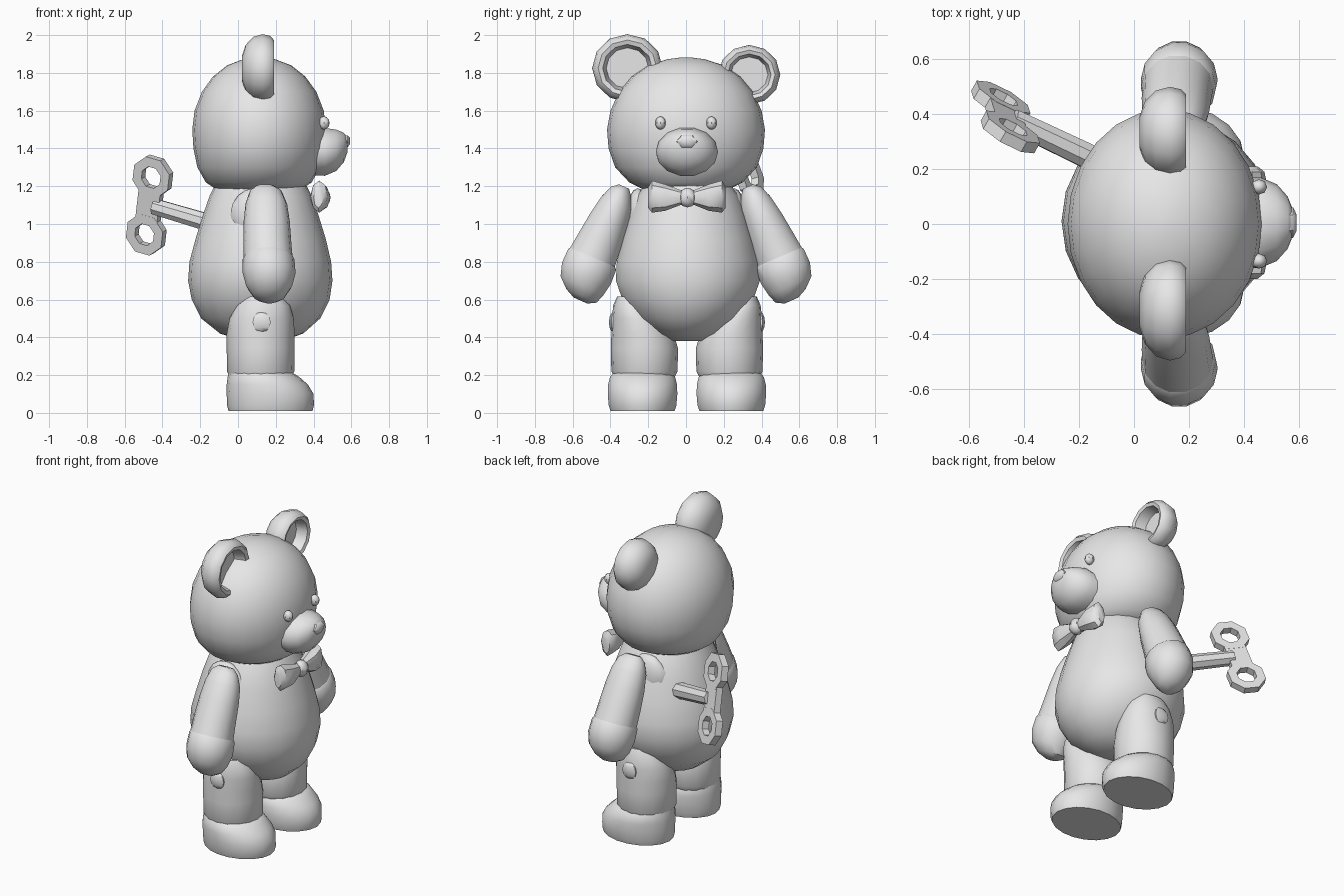
import bpy, bmesh, math
from mathutils import Matrix, Vector

if "Cube" in bpy.data.objects:
    bpy.data.objects.remove(bpy.data.objects["Cube"])

grey = bpy.data.materials.new("plain_grey")
grey.diffuse_color = (0.8, 0.8, 0.8, 1)
grey.use_nodes = True
grey.node_tree.nodes["Principled BSDF"].inputs["Base Color"].default_value = grey.diffuse_color


def finish(name, bm, matrix=None):
    """Turn a bmesh into a named grey object."""
    if matrix is not None:
        bmesh.ops.transform(bm, matrix=matrix, verts=bm.verts)
    bmesh.ops.recalc_face_normals(bm, faces=bm.faces)
    me = bpy.data.meshes.new(name)
    bm.to_mesh(me)
    bm.free()
    me.materials.append(grey)
    ob = bpy.data.objects.new(name, me)
    bpy.context.collection.objects.link(ob)
    return ob


def loft(name, sections, axis="z", n=18, matrix=None):
    """Elliptical sections (t, ca, cb, ra, rb) joined along an axis, ends capped."""
    bm = bmesh.new()
    rings = []
    for t, ca, cb, ra, rb in sections:
        ring = []
        for i in range(n):
            w = 2 * math.pi * i / n
            a, b = ca + ra * math.cos(w), cb + rb * math.sin(w)
            co = {"z": (a, b, t), "x": (t, a, b), "y": (a, t, b)}[axis]
            ring.append(bm.verts.new(co))
        rings.append(ring)
    for r, s in zip(rings, rings[1:]):
        for i in range(n):
            j = (i + 1) % n
            bm.faces.new((r[i], r[j], s[j], s[i]))
    bm.faces.new(rings[0])
    bm.faces.new(rings[-1])
    return finish(name, bm, matrix)


def ball(name, loc, size, seg=8, rings=6):
    bm = bmesh.new()
    bmesh.ops.create_uvsphere(bm, u_segments=seg, v_segments=rings, radius=1)
    return finish(name, bm, Matrix.Translation(loc) @ Matrix.Diagonal((*size, 1)))


# Torso: pear shape
loft("torso", [(0.38, .13, .01, .10, .09), (0.42, .125, .01, .22, .18),
               (0.50, .12, .01, .315, .285), (0.60, .12, .01, .365, .35),
               (0.70, .118, .01, .382, .385), (0.80, .118, .01, .375, .38),
               (0.92, .12, .01, .345, .35), (1.05, .12, .01, .305, .31),
               (1.15, .12, .01, .27, .27), (1.22, .12, .01, .235, .22)], n=22)

# Head
loft("head", [(1.18, .11, 0, .22, .22), (1.22, .11, 0, .28, .30),
              (1.30, .11, 0, .325, .375), (1.40, .112, 0, .348, .41),
              (1.50, .112, 0, .354, .418), (1.60, .112, 0, .342, .40),
              (1.70, .112, 0, .303, .355), (1.78, .112, 0, .245, .288),
              (1.84, .112, 0, .17, .20), (1.872, .112, 0, .085, .10),
              (1.882, .112, 0, .02, .025)], n=24)

# Muzzle and nose
loft("muzzle", [(.38, .005, 1.38, .165, .125), (.46, .005, 1.382, .165, .13),
                (.52, .005, 1.39, .14, .112), (.56, .005, 1.405, .095, .08),
                (.58, .005, 1.42, .045, .04)], "x", 14)
loft("nose", [(.55, .005, 1.435, .06, .045), (.58, .005, 1.437, .055, .036),
              (.592, .005, 1.44, .03, .02)], "x", 6)

# Ears: domed back, hollow front
for name, y, z, r in (("left_ear", .335, 1.79, .158), ("right_ear", -.31, 1.825, .18)):
    prof = [(-.095, .35), (-.075, .68), (-.035, .92), (.015, 1), (.055, .95),
            (.075, .83), (.068, .7), (.0, .6)]
    loft(name, [(t, 0, 0, r * k * 1.04, r * k) for t, k in prof], "x", 12,
         Matrix.Translation((.115, y, z)))

# Mirrored parts: side is the sign of y
for side, tag in ((1, "left"), (-1, "right")):
    # Eyes
    ball(tag + "_eye", (.455, side * .135, 1.535), (.03, .028, .035))

    # Arm, hanging outwards from the shoulder; sections run down the arm
    top = Matrix.Translation((0, side * .31, 1.19)) @ Matrix.Rotation(side * math.radians(24), 4, "X")
    loft(tag + "_arm", [(0, .145, side * .02, .05, .03), (-.03, .147, side * .025, .085, .06),
                        (-.10, .15, side * .02, .11, .09), (-.20, .152, side * .02, .122, .108),
                        (-.32, .155, side * .02, .127, .122), (-.42, .16, side * .02, .13, .133)],
         n=14, matrix=top)
    loft(tag + "_paw", [(-.40, .16, side * .02, .122, .125), (-.42, .162, side * .017, .137, .142),
                        (-.50, .165, side * .015, .14, .145), (-.57, .165, side * .01, .122, .127),
                        (-.62, .165, side * -.01, .085, .09), (-.645, .165, side * -.015, .035, .04)],
         n=14, matrix=top)
    # Rounded socket behind the arm and button on the shoulder
    ball(tag + "_shoulder_socket", (.09, side * .255, 1.05), (.13, .06, .14), 12, 8)
    ball(tag + "_shoulder_button", (.145, side * .405, 1.13), (.05, .045, .04), 8, 6)

    # Leg, foot and hip button
    s = .015 if side > 0 else -.005
    loft(tag + "_leg", [(z, cx, side * cy + s, rx, ry) for z, cx, cy, rx, ry in (
        (.19, .12, .215, .165, .16), (.22, .12, .215, .178, .175), (.34, .12, .215, .18, .178),
        (.42, .12, .225, .18, .165), (.50, .125, .25, .17, .138), (.57, .135, .28, .14, .10),
        (.615, .14, .31, .09, .05))], n=16)
    loft(tag + "_foot", [(z, cx, side * .225 + s, rx, ry) for z, cx, rx, ry in (
        (.01, .172, .222, .172), (.04, .172, .23, .182), (.10, .17, .23, .187),
        (.15, .155, .215, .185), (.19, .135, .19, .175), (.212, .12, .17, .155))], n=18)
    ball(tag + "_hip_button", (.125, side * .378 + s, .48), (.055, .025, .055), 6, 6)

# Bow tie: two flared wings and a knot
loft("bow_tie", [(-.20, .425, 1.14, .025, .055), (-.18, .43, 1.145, .045, .085),
                 (-.11, .435, 1.14, .055, .07), (-.03, .435, 1.14, .035, .04),
                 (.045, .435, 1.14, .035, .04), (.12, .435, 1.14, .055, .07),
                 (.19, .43, 1.145, .045, .085), (.21, .425, 1.14, .025, .055)], "y", 8)
ball("bow_knot", (.445, .008, 1.14), (.045, .048, .052), 8, 6)

# Wind-up key: shaft plus a flat grip with two rings
hub = Vector((-.468, .39, 1.10))
root = Vector((-.08, .205, .985))
along = (hub - root).normalized()
bm = bmesh.new()
bmesh.ops.create_cone(bm, cap_ends=True, segments=8, radius1=.05, radius2=.045,
                      depth=(hub - root).length - .03)
finish("key_shaft", bm, Matrix.Translation((root + hub) / 2 - along * .015)
       @ Vector((0, 0, 1)).rotation_difference(along).to_matrix().to_4x4())

ux = Vector((.035, -.11, .305)).normalized()
un = ux.cross(along).normalized()
frame = Matrix((ux, un.cross(ux), un)).transposed().to_4x4()
frame.translation = hub
T = .022  # half thickness of the grip


def key_ring(name, cx):
    bm = bmesh.new()
    n, loops = 8, []
    for r, z in ((.115, -T), (.115, T), (.06, T), (.06, -T)):
        loops.append([bm.verts.new((cx + r * math.cos(2 * math.pi * (i + .5) / n),
                                    r * math.sin(2 * math.pi * (i + .5) / n), z)) for i in range(n)])
    for k in range(4):
        a, b = loops[k], loops[(k + 1) % 4]
        for i in range(n):
            j = (i + 1) % n
            bm.faces.new((a[i], a[j], b[j], b[i]))
    finish(name, bm, frame)


key_ring("key_upper_ring", .162)
key_ring("key_lower_ring", -.162)
bm = bmesh.new()
bmesh.ops.create_cube(bm, size=1)
finish("key_bridge", bm, frame @ Matrix.Diagonal((.15, .13, 2 * T - .002, 1)))

# Smooth shading with crisp edges kept
for ob in bpy.context.collection.objects:
    ob.select_set(True)
    bpy.context.view_layer.objects.active = ob
bpy.ops.object.shade_smooth_by_angle(angle=math.radians(40))
